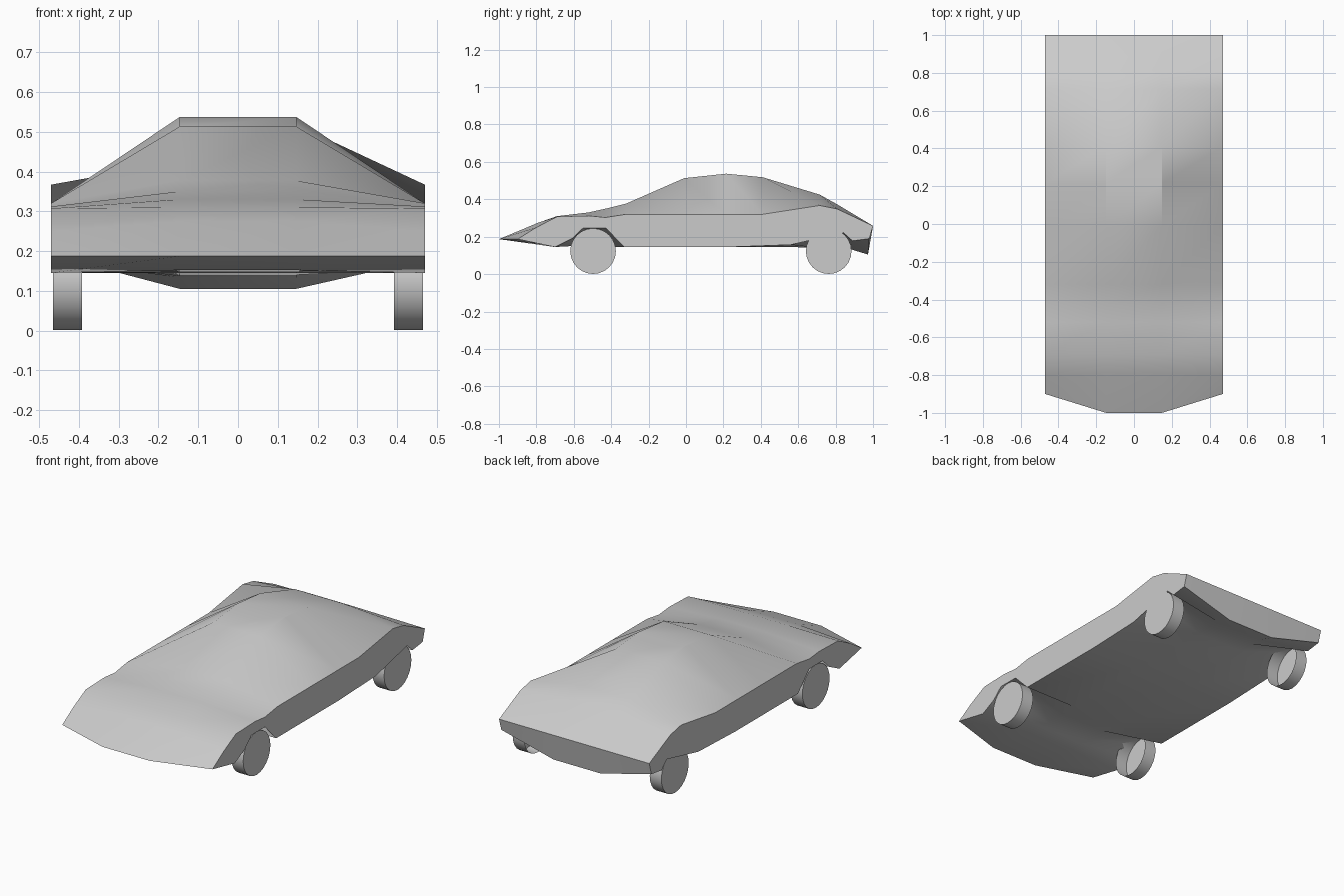
import bpy, bmesh, math
from mathutils import Matrix, Vector

if "Cube" in bpy.data.objects:
    bpy.data.objects.remove(bpy.data.objects["Cube"])

# Matching (y, z) profiles: nose, over the top to the tail, back along the underside
SIDE = [(-.90, .187), (-.80, .25), (-.69, .307), (-.52, .312), (-.43, .303), (-.32, .32),
        (-.01, .32), (.215, .32), (.41, .32), (.715, .367), (.81, .348), (1, .258),
        (.98, .19), (.89, .178), (.81, .25), (.71, .25), (.56, .157), (.23, .145),
        (-.33, .145), (-.43, .247), (-.55, .247), (-.61, .19), (-.70, .145)]
CENTRE = [(-1, .187), (-.79, .275), (-.69, .31), (-.52, .33), (-.43, .35), (-.32, .377),
          (-.01, .513), (.215, .537), (.41, .518), (.715, .425), (.81, .372), (1, .258),
          (.973, .105), (.88, .133), (.81, .137), (.71, .14), (.56, .145), (.23, .145),
          (-.33, .145), (-.43, .147), (-.55, .147), (-.61, .15), (-.70, .152)]


def finish(name, bm):
    bmesh.ops.recalc_face_normals(bm, faces=bm.faces[:])
    mesh = bpy.data.meshes.new(name)
    bm.to_mesh(mesh)
    bm.free()
    ob = bpy.data.objects.new(name, mesh)
    bpy.context.collection.objects.link(ob)
    bpy.ops.object.select_all(action='DESELECT')
    ob.select_set(True)
    bpy.context.view_layer.objects.active = ob
    bpy.ops.object.shade_smooth_by_angle(angle=math.radians(30))
    return ob


# Body: profiles lofted across the width, closed by flat flanks
bm = bmesh.new()
rows = [[bm.verts.new((x, y, z)) for y, z in prof]
        for x, prof in ((-.47, SIDE), (-.147, CENTRE), (.147, CENTRE), (.47, SIDE))]
n = len(SIDE)
for a, b in zip(rows, rows[1:]):
    for i in range(n):
        j = (i + 1) % n
        bm.faces.new((a[i], a[j], b[j], b[i]))
caps = [bm.faces.new(rows[0]), bm.faces.new(rows[-1])]
bmesh.ops.triangulate(bm, faces=caps)
finish("body", bm)


# Wheels: drums closed outside and open towards the car
def wheel(name, side, y):
    bm = bmesh.new()
    place = Matrix.Translation((side * .429, y, .123)) @ Matrix.Rotation(math.pi / 2, 4, 'Y')
    bmesh.ops.create_cone(bm, cap_ends=True, segments=24, radius1=.122, radius2=.122,
                          depth=.073, matrix=place)
    bmesh.ops.recalc_face_normals(bm, faces=bm.faces[:])
    inner = min(bm.faces, key=lambda f: abs(f.calc_center_median().x))
    bmesh.ops.delete(bm, geom=[inner], context='FACES_ONLY')
    finish(name, bm)


for side, label in ((-1, "left"), (1, "right")):
    wheel("front_wheel_" + label, side, -.497)
    wheel("rear_wheel_" + label, side, .763)
